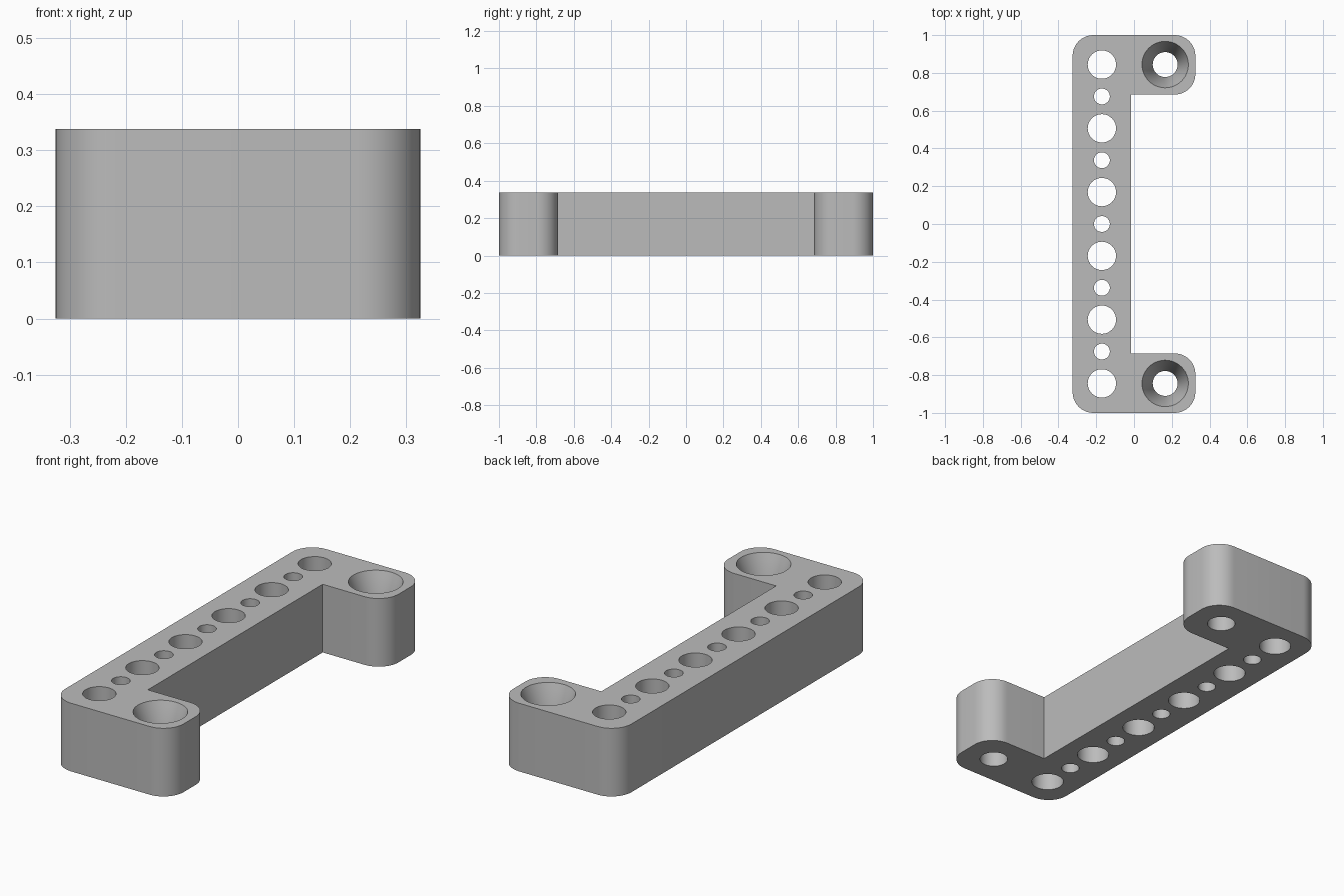
import bpy, bmesh, math
from mathutils import Vector

HEIGHT = 0.338
HALF_X, HALF_Y = 0.325, 1.0
INNER_X, INNER_Y = -0.015, 0.685
CORNER = 0.11
HOLE_X, TAB_X = -0.17, 0.165

if "Cube" in bpy.data.objects:
    bpy.data.objects.remove(bpy.data.objects["Cube"])

grey = bpy.data.materials.new("plain grey")
grey.use_nodes = True
colour = (0.5, 0.5, 0.5, 1)
grey.diffuse_color = colour
grey.node_tree.nodes["Principled BSDF"].inputs["Base Color"].default_value = colour


def make_object(name, bm):
    bmesh.ops.recalc_face_normals(bm, faces=bm.faces)
    mesh = bpy.data.meshes.new(name)
    bm.to_mesh(mesh)
    bm.free()
    mesh.materials.append(grey)
    obj = bpy.data.objects.new(name, mesh)
    bpy.context.collection.objects.link(obj)
    return obj


def rounded(x, y, start, steps=12):
    """Quarter arc about a centre, counter-clockwise."""
    return [(x + CORNER * math.cos(start + i * math.pi / 2 / steps),
             y + CORNER * math.sin(start + i * math.pi / 2 / steps))
            for i in range(steps + 1)]


def turned(bm, x, y, rings, segments=48):
    """Closed solid of revolution from (radius, z) rings."""
    loops = [[bm.verts.new((x + r * math.cos(2 * math.pi * i / segments),
                            y + r * math.sin(2 * math.pi * i / segments), z))
              for i in range(segments)] for r, z in rings]
    for low, high in zip(loops, loops[1:]):
        for i in range(segments):
            j = (i + 1) % segments
            bm.faces.new((low[i], low[j], high[j], high[i]))
    bm.faces.new(loops[0][::-1])
    bm.faces.new(loops[-1])


# Bracket body: C-shaped outline with rounded outer corners
cx, cy = HALF_X - CORNER, HALF_Y - CORNER
right = math.pi / 2
upper = rounded(cx, INNER_Y + CORNER, -right) + rounded(cx, cy, 0) + rounded(-cx, cy, right)
upper.insert(0, (INNER_X, INNER_Y))
outline = upper + [(x, -y) for x, y in reversed(upper)]
bm = bmesh.new()
base = bm.faces.new([bm.verts.new((x, y, 0)) for x, y in outline])
top = bmesh.ops.extrude_face_region(bm, geom=[base])["geom"]
bmesh.ops.translate(bm, vec=Vector((0, 0, HEIGHT)),
                    verts=[v for v in top if isinstance(v, bmesh.types.BMVert)])
bracket = make_object("bracket_body", bm)

# Hole cutters: alternating row, plus a countersunk screw hole in each tab
bm = bmesh.new()
for i in range(-5, 6):
    radius = 0.075 if i % 2 else 0.042
    turned(bm, HOLE_X, i * 0.1688, [(radius, -0.1), (radius, HEIGHT + 0.1)])
for side in (-1, 1):
    turned(bm, TAB_X, side * 0.844,
           [(0.066, -0.1), (0.066, 0.17), (0.112, HEIGHT - 0.03),
            (0.123, HEIGHT), (0.123, HEIGHT + 0.1)])
cutter = make_object("hole_cutter", bm)
cutter.hide_render = True

# Cut the holes, then discard the cutter
cut = bracket.modifiers.new("holes", "BOOLEAN")
cut.operation = "DIFFERENCE"
cut.solver = "EXACT"
cut.object = cutter
bpy.context.view_layer.objects.active = bracket
bracket.select_set(True)
cutter.select_set(False)
bpy.ops.object.modifier_apply(modifier=cut.name)
bpy.data.objects.remove(cutter)
bpy.ops.object.shade_smooth_by_angle(angle=math.radians(25))
